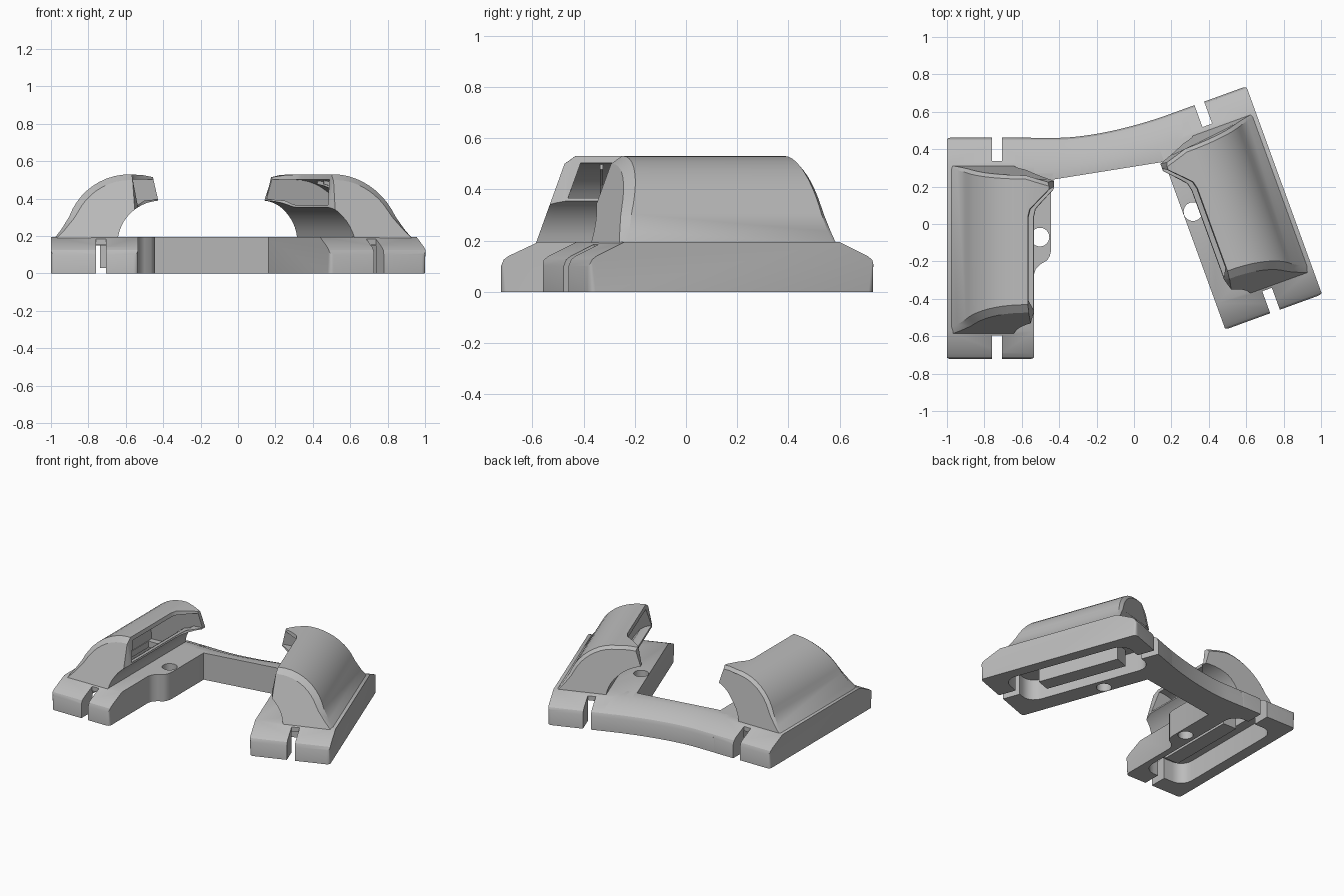
import bpy, bmesh, math
from mathutils import Matrix, Vector

if "Cube" in bpy.data.objects:
    bpy.data.objects.remove(bpy.data.objects["Cube"], do_unlink=True)

grey = bpy.data.materials.new("plain_grey")
grey.use_nodes = True
GREY = (0.5, 0.5, 0.5, 1)
grey.diffuse_color = GREY
grey.node_tree.nodes["Principled BSDF"].inputs["Base Color"].default_value = GREY


def loft(name, rings, mat=None):
    """Closed solid through rings of 3D points."""
    bm = bmesh.new()
    loops = [[bm.verts.new((mat or Matrix()) @ Vector(p)) for p in r] for r in rings]
    n = len(rings[0])
    for a, b in zip(loops, loops[1:]):
        for i in range(n):
            j = (i + 1) % n
            bm.faces.new((a[i], a[j], b[j], b[i]))
    bm.faces.new(loops[0])
    bm.faces.new(loops[-1])
    bmesh.ops.recalc_face_normals(bm, faces=bm.faces)
    me = bpy.data.meshes.new(name)
    bm.to_mesh(me)
    bm.free()
    me.materials.append(grey)
    ob = bpy.data.objects.new(name, me)
    bpy.context.collection.objects.link(ob)
    return ob


def upright(name, plan, z0, z1, mat):
    return loft(name, [[(u, v, z) for u, v in plan] for z in (z0, z1)], mat)


def box(name, u0, u1, v0, v1, z0, z1, mat):
    return upright(name, [(u0, v0), (u1, v0), (u1, v1), (u0, v1)], z0, z1, mat)


def combine(ob, tool, operation="DIFFERENCE"):
    """Apply a boolean and remove the tool."""
    bpy.context.view_layer.objects.active = ob
    mod = ob.modifiers.new("cut", "BOOLEAN")
    mod.object, mod.operation, mod.solver = tool, operation, "EXACT"
    bpy.ops.object.modifier_apply(modifier=mod.name)
    bpy.data.objects.remove(tool, do_unlink=True)


def smooth(ob):
    bpy.ops.object.select_all(action="DESELECT")
    ob.select_set(True)
    bpy.context.view_layer.objects.active = ob
    bpy.ops.object.shade_smooth_by_angle(angle=math.radians(30))


def arc(cu, cz, r, a0, a1, n):
    angles = [math.radians(a0 + (a1 - a0) * i / n) for i in range(n + 1)]
    return [(cu + r * math.cos(a), cz + r * math.sin(a)) for a in angles]


def round_corners(ob, height, radius):
    """Round the upright edges taller than a given height."""
    bm = bmesh.new()
    bm.from_mesh(ob.data)
    edges = [e for e in bm.edges if abs(e.verts[0].co.z - e.verts[1].co.z) > height]
    bmesh.ops.bevel(bm, geom=edges, offset=radius, segments=5, profile=.5, affect="EDGES")
    bm.to_mesh(ob.data)
    bm.free()
    return ob


def make_base(name, width, mat):
    # block with sloping ends
    half = [(.592, 0), (.592, .10), (.582, .125), (.562, .14), (.445, .195)]
    side = half + [(-v, z) for v, z in reversed(half)]
    base = loft(name, [[(u, v, z) for v, z in side] for u in (0, width)], mat)
    return round_corners(base, .09, .025)


def cut_base(base, mat):
    # strap slots, underside pocket, screw hole
    for s in (-1, 1):
        combine(base, box("slot", .24, .295, min(s * .44, s * .7), max(s * .44, s * .7), -.1, .152, mat))
        combine(base, box("slot_top", .24, .295, min(s * .467, s * .7), max(s * .467, s * .7), -.1, .3, mat))
    pocket = round_corners(box("pocket", .08, .42, -.465, .465, -.1, .15, mat), .1, .09)
    combine(base, pocket)
    combine(base, box("shaft", .152, .30, -.33, .31, .05, .3, mat))
    hole = arc(.497, .06, .05, 0, 350, 35)
    combine(base, upright("hole", hole, -.1, .3, mat))


def make_cover(name, mat):
    # outer arch, lip and concave inner wall
    outer = [(.545, .515), (.49, .526)] + arc(.42, .187, .343, 90, 160, 10) + [(.055, .235), (.02, .19)]
    inner = arc(.59, .155, .235, 171, 94, 10)

    def ring(v, slope, shrink, sweep):
        pts = []
        for u, z in outer:
            k = shrink * (.3 + .7 * min(1, (z - .19) / .15))
            pts.append((u + (.45 - u) * k, z - (z - .19) * k))
        return [(u, v + slope * (z - .2) - sweep * max(u - .42, 0), z) for u, z in pts + inner]

    cover = loft(name, [ring(-.452, .36, .09, 0), ring(-.42, .36, 0, 0),
                        ring(.423, -.16, 0, .32), ring(.44, -.16, .06, .32)], mat)
    # trim the open side, leaving a flared lip at the back
    plan = [(.43, -.30), (.43, -.34), (.41, -.40), (.41, -.7), (.9, -.7), (.9, .345), (.57, .345),
            (.44, .21), (.43, .17)]
    trim = loft("trim", [[(u + .035 * k, v, z) for u, v in plan] for k, z in ((1.8, .21), (0, .54))], mat)
    combine(cover, trim)
    # hollow inside with a side window
    hollow = [(.9, .502), (.42, .502)] + arc(.42, .187, .315, 90, 150, 8) + \
        [(.147, .1), (.30, .1), (.30, .19), (.33, .25), (.38, .32), (.42, .35), (.465, .367), (.5, .39), (.9, .43)]
    rings = [[(u, v + s * (max(z, .2) - .2), z) for u, z in hollow] for v, s in ((-.39, .36), (.36, -.15))]
    combine(cover, loft("hollow", rings, mat))
    return cover


left_place = Matrix.Translation((-1, -.13, 0))
right_place = (Matrix.Translation((.803, .18, 0)) @ Matrix.Rotation(math.radians(20), 4, "Z")
               @ Matrix.Diagonal((-1, 1, 1, 1)))

# the two clamps mirror one another, turned apart
for side, mat, width in (("right", left_place, .465), ("left", right_place, .55)):
    base = make_base(side + "_base", width, mat)
    if side == "right":
        # widened shoulder around the screw hole
        shoulder = [(.43, -.15), (.465, -.14), (.475, -.11), (.50, -.085), (.535, -.065),
                    (.55, -.04), (.557, -.01), (.557, .37), (.57, .40), (.43, .40)]
        combine(base, upright("shoulder", shoulder, 0, .195, mat), "UNION")
    cut_base(base, mat)
    smooth(base)
    smooth(make_cover(side + "_cover", mat))
    # fins under the arch and the bar in the pocket
    for i, v in enumerate((-.2, -.1, 0, .1)):
        fin = arc(.42, .187, .325, 100, 145, 6) + arc(.42, .187, .295, 145, 100, 6)
        loft(f"{side}_fin_{i}", [[(u, w, z) for u, z in fin] for w in (v - .006, v + .006)], mat)
    box(side + "_bar", .262, .37, -.3, .3, .03, .16, mat)

# curved bridge with a sloping back edge
rings = []
for i in range(25):
    x = -.57 + .83 * i / 24
    back = .461 + .299 * max(x + .4, 0) ** 1.65
    front = .235 + .16 * max(x + .45, 0)
    rings.append([(x, back, 0), (x, back, .10), (x, back - .01, .125), (x, back - .03, .14),
                  (x, back - .15, .195), (x, front, .195), (x, front, 0)])
smooth(loft("bridge", rings))
